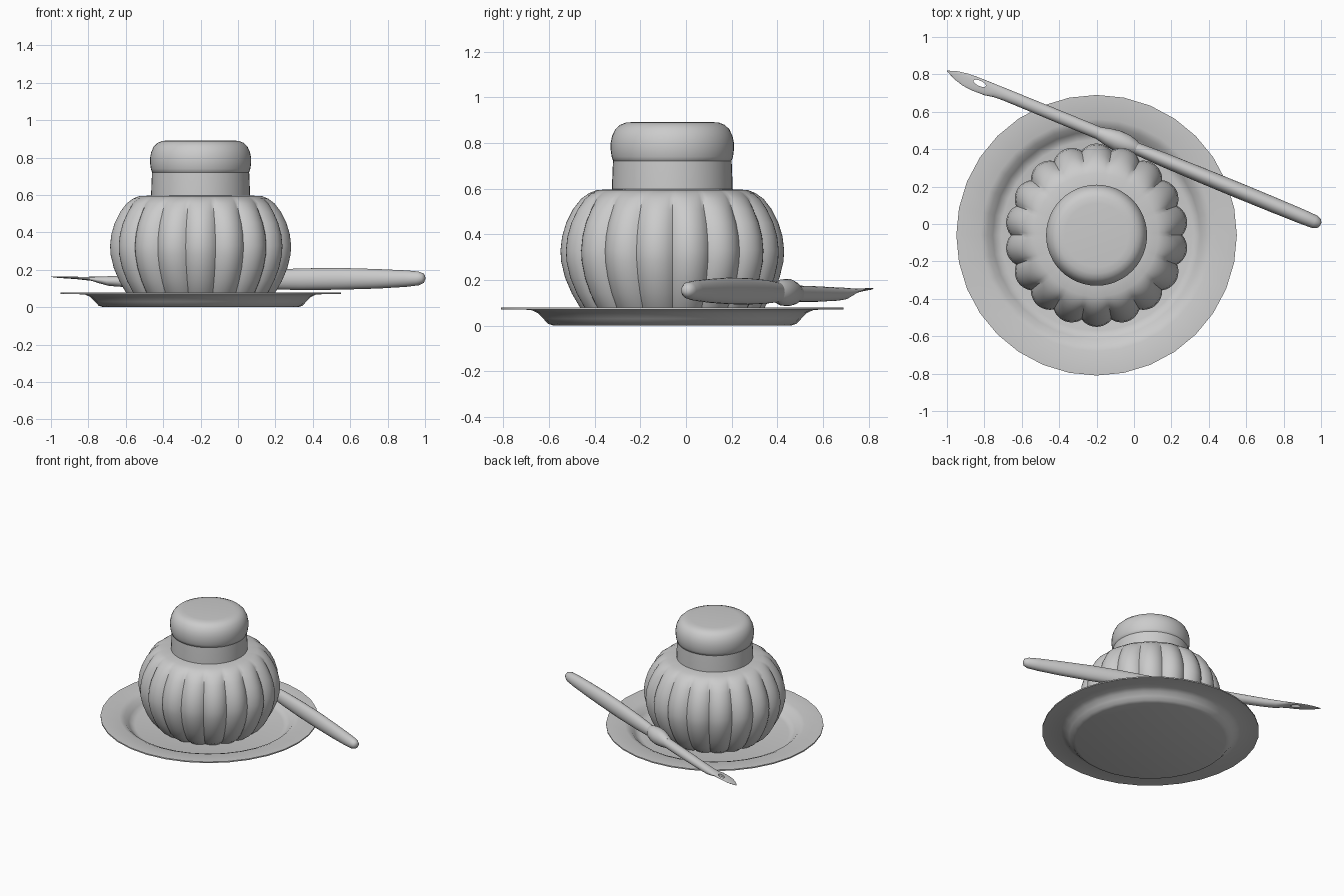
import bpy, bmesh, math
from mathutils import Vector

CX, CY = -0.2, -0.06      # shared axis of plate and jar
TAU = 2 * math.pi

grey = bpy.data.materials.new("plain_grey")
grey.diffuse_color = (0.6, 0.6, 0.6, 1)


def loft(name, rings, angle=35):
    """Skin a list of equal-length rings and cap both ends."""
    bm = bmesh.new()
    rows = [[bm.verts.new(p) for p in r] for r in rings]
    n = len(rows[0])
    for a, b in zip(rows, rows[1:]):
        for i in range(n):
            j = (i + 1) % n
            bm.faces.new((a[i], a[j], b[j], b[i]))
    bm.faces.new(rows[0][::-1])
    bm.faces.new(rows[-1])
    bmesh.ops.recalc_face_normals(bm, faces=bm.faces)
    me = bpy.data.meshes.new(name)
    bm.to_mesh(me)
    bm.free()
    ob = bpy.data.objects.new(name, me)
    bpy.context.collection.objects.link(ob)
    me.materials.append(grey)
    bpy.ops.object.select_all(action='DESELECT')
    ob.select_set(True)
    bpy.context.view_layer.objects.active = ob
    bpy.ops.object.shade_smooth_by_angle(angle=math.radians(angle))
    return ob


def lathe(name, profile, n, flute=lambda a, z: 1.0, angle=35):
    """Turn an (r, z) profile, optionally scaling the radius by angle."""
    rings = []
    for r, z in profile:
        ring = []
        for i in range(n):
            a = TAU * i / n
            k = r * flute(a, z)
            ring.append((CX + k * math.cos(a), CY + k * math.sin(a), z))
        rings.append(ring)
    return loft(name, rings, angle)


# Plate: thin dished disc with a wide flat rim
lathe("plate", [(0.52, 0), (0.545, 0.008), (0.565, 0.03), (0.59, 0.055), (0.62, 0.069),
                (0.75, 0.071), (0.75, 0.08), (0.62, 0.08), (0.585, 0.066),
                (0.555, 0.035), (0.535, 0.018), (0.51, 0.012)], 32)


# Fluted jar body: 18 rounded lobes that fade out at the shoulder
def lobes(a, z):
    depth = 0.065 * min(1, max(0, (0.60 - z) / 0.08))
    return 1 - depth * (1 - abs(math.cos(9 * (a + math.pi / 2))) ** 0.8)


lathe("jar_body", [(0.33, 0.012), (0.37, 0.04), (0.405, 0.08), (0.44, 0.14), (0.47, 0.21),
                   (0.487, 0.28), (0.49, 0.33), (0.483, 0.39), (0.465, 0.45),
                   (0.435, 0.51), (0.40, 0.555), (0.365, 0.58), (0.33, 0.594),
                   (0.25, 0.598)], 180, lobes)

# Jar neck and rounded lid
lathe("jar_neck", [(0.264, 0.58), (0.264, 0.62), (0.26, 0.72)], 48)
lathe("jar_lid", [(0.25, 0.714), (0.258, 0.718), (0.266, 0.74), (0.27, 0.77), (0.27, 0.80),
                  (0.264, 0.83), (0.25, 0.86), (0.23, 0.879), (0.205, 0.889),
                  (0.17, 0.892)], 48, angle=60)


# Spreader sections: (x, width to back, width to front, centre z, half height)
def sections(name, table, n=24):
    across = Vector((0.38, 0.925, 0))
    rings = []
    for x, back, front, zc, h in table:
        c = Vector((x, 0.01 - 0.411 * (x - 0.97), zc))
        ring = []
        for i in range(n):
            a = TAU * i / n
            w = back if math.cos(a) > 0 else front
            ring.append(c + across * (w * math.cos(a)) + Vector((0, 0, h * math.sin(a))))
        rings.append(ring)
    return loft(name, rings, 50)


sections("spreader_handle", [
    (0.998, 0.01, 0.01, 0.155, 0.01), (0.99, 0.025, 0.025, 0.155, 0.026),
    (0.965, 0.036, 0.036, 0.154, 0.037), (0.9, 0.039, 0.039, 0.153, 0.044),
    (0.75, 0.041, 0.041, 0.152, 0.052), (0.55, 0.042, 0.042, 0.152, 0.058),
    (0.35, 0.041, 0.041, 0.15, 0.058), (0.15, 0.038, 0.038, 0.148, 0.052),
    (0.02, 0.033, 0.033, 0.146, 0.044), (-0.02, 0.031, 0.031, 0.145, 0.042)])

sections("spreader_collar", [
    (0.02, 0.03, 0.03, 0.145, 0.04), (0.0, 0.042, 0.042, 0.145, 0.05),
    (-0.04, 0.053, 0.053, 0.145, 0.058), (-0.09, 0.056, 0.056, 0.145, 0.06),
    (-0.14, 0.047, 0.047, 0.143, 0.052), (-0.19, 0.034, 0.034, 0.14, 0.037)])

blade = sections("spreader_blade", [
    (-0.15, 0.034, 0.034, 0.14, 0.036), (-0.4, 0.034, 0.034, 0.138, 0.034),
    (-0.62, 0.033, 0.033, 0.138, 0.029), (-0.69, 0.033, 0.033, 0.14, 0.026),
    (-0.74, 0.032, 0.036, 0.146, 0.018), (-0.78, 0.032, 0.045, 0.152, 0.011),
    (-0.85, 0.031, 0.047, 0.156, 0.007), (-0.90, 0.028, 0.042, 0.158, 0.005),
    (-0.95, 0.019, 0.027, 0.16, 0.004), (-0.98, 0.008, 0.012, 0.162, 0.003),
    (-1.0, 0.001, 0.001, 0.163, 0.001)])

# Oval slot cut through the blade
bpy.ops.mesh.primitive_cylinder_add(vertices=24, radius=1, depth=0.2,
                                    location=(-0.825, 0.752, 0.155),
                                    rotation=(0, 0, math.radians(-24)))
slot = bpy.context.object
slot.name = "slot_cutter"
slot.scale = (0.036, 0.014, 1)
slot.hide_render = True
slot.hide_viewport = True
cut = blade.modifiers.new("slot", 'BOOLEAN')
cut.object = slot
cut.operation = 'DIFFERENCE'
cut.solver = 'EXACT'
